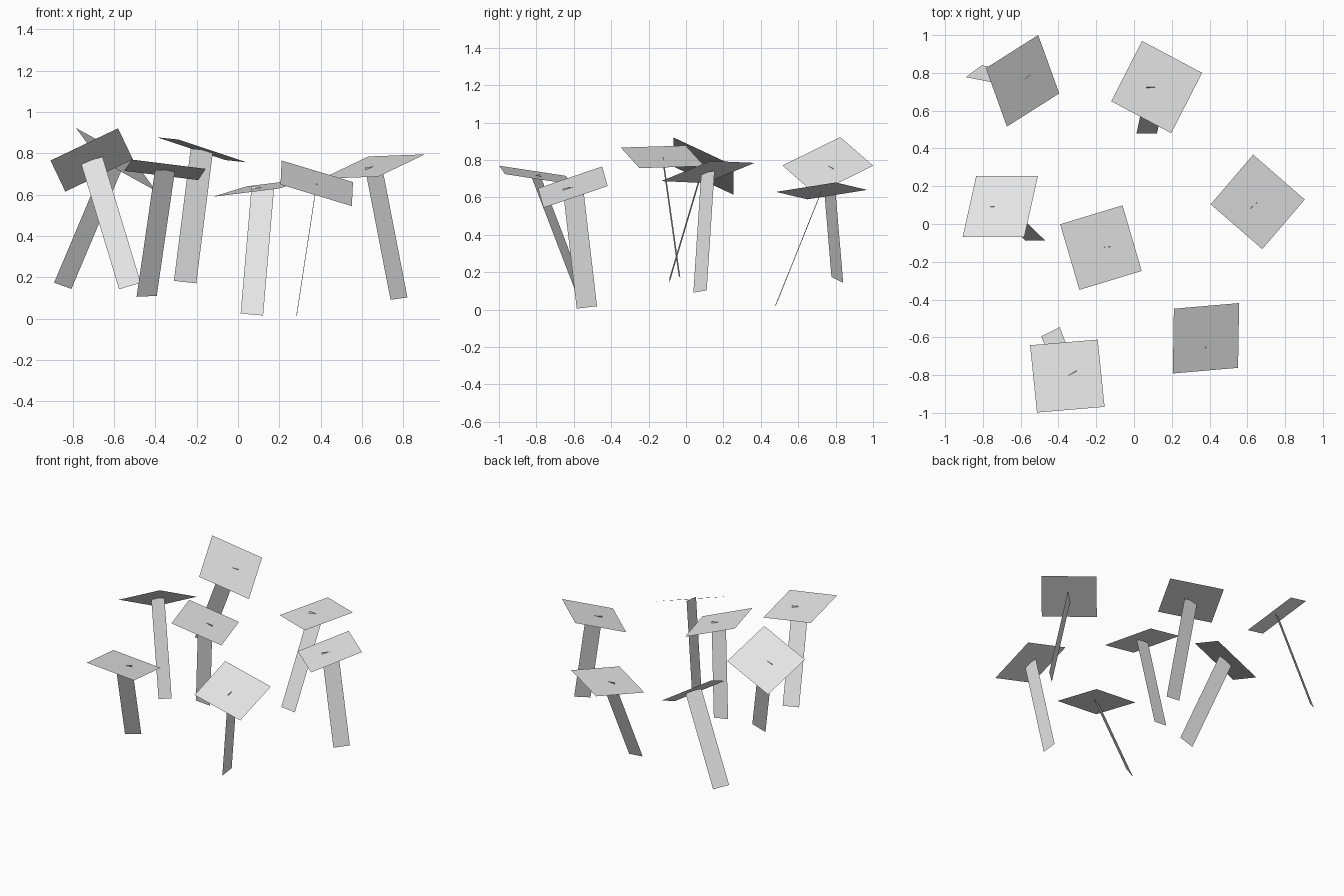
import bpy
from mathutils import Vector, Matrix

cube = bpy.data.objects.get("Cube")
if cube:
    bpy.data.objects.remove(cube, do_unlink=True)

CAP_SIDE = 0.362
STEM_WIDTH = 0.109

# One plain grey material shared by every card
grey = bpy.data.materials.new("plain_grey")
grey.use_nodes = True
colour = (0.8, 0.8, 0.8, 1.0)
grey.diffuse_color = colour
for node in grey.node_tree.nodes:
    if node.type == "BSDF_PRINCIPLED":
        node.inputs["Base Color"].default_value = colour


def add_card(name, centre, along, across, length, width):
    """Flat rectangle whose local x follows along and local y lies near across."""
    x_axis = Vector(along).normalized()
    z_axis = x_axis.cross(Vector(across)).normalized()
    if z_axis.z < 0:
        z_axis.negate()
    y_axis = z_axis.cross(x_axis)
    bpy.ops.mesh.primitive_plane_add(size=1)
    card = bpy.context.object
    card.name = name
    card.data.name = name
    frame = Matrix((x_axis, y_axis, z_axis)).transposed().to_4x4()
    scale = Matrix.Diagonal((length, width, 1, 1))
    card.matrix_world = Matrix.Translation(centre) @ frame @ scale
    card.data.materials.append(grey)
    return card


def add_mushroom(place, cap_centre, cap_edge, cap_side, foot, stem_across):
    """Square cap card balanced on a leaning stem card."""
    top, base = Vector(cap_centre), Vector(foot)
    add_card(place + "_cap", top, cap_edge, cap_side, CAP_SIDE, CAP_SIDE)
    lean = top - base
    add_card(place + "_stem", (top + base) / 2, lean, stem_across,
             lean.length, STEM_WIDTH)


# Back row
add_mushroom("back_right", cap_centre=(-.59, .758, .77),
             cap_edge=(.11, -.305, -.15), cap_side=(-.27, -.17, .15),
             foot=(-.848, .809, .159), stem_across=(.083, .062, -.03))
add_mushroom("back_left", cap_centre=(.12, .725, .635),
             cap_edge=(.32, -.17, .04), cap_side=(-.16, -.32, -.05),
             foot=(.067, .478, .02), stem_across=(.11, 0, -.01))

# Middle row
add_mushroom("middle_right", cap_centre=(-.708, .093, .768),
             cap_edge=(.325, 0, .155), cap_side=(.075, .315, -.145),
             foot=(-.523, -.088, .158), stem_across=(.1, 0, .025))
add_mushroom("centre", cap_centre=(-.175, -.125, .817),
             cap_edge=(.33, .1, -.11), cap_side=(.1, -.35, -.01),
             foot=(-.256, -.035, .177), stem_across=(.11, .01, -.014))
add_mushroom("middle_left", cap_centre=(.655, .117, .736),
             cap_edge=(.27, -.235, .01), cap_side=(-.22, -.265, -.107),
             foot=(.779, .075, .097), stem_across=(.08, .07, .013))

# Front row
add_mushroom("front_left", cap_centre=(.381, -.605, .655),
             cap_edge=(.347, .03, -.105), cap_side=(0, -.34, -.117),
             foot=(.283, -.53, .012), stem_across=(0, .1, .016))
add_mushroom("front_right", cap_centre=(-.353, -.805, .72),
             cap_edge=(.36, .03, -.045), cap_side=(.035, -.36, .055),
             foot=(-.442, -.57, .108), stem_across=(.097, .05, 0))
